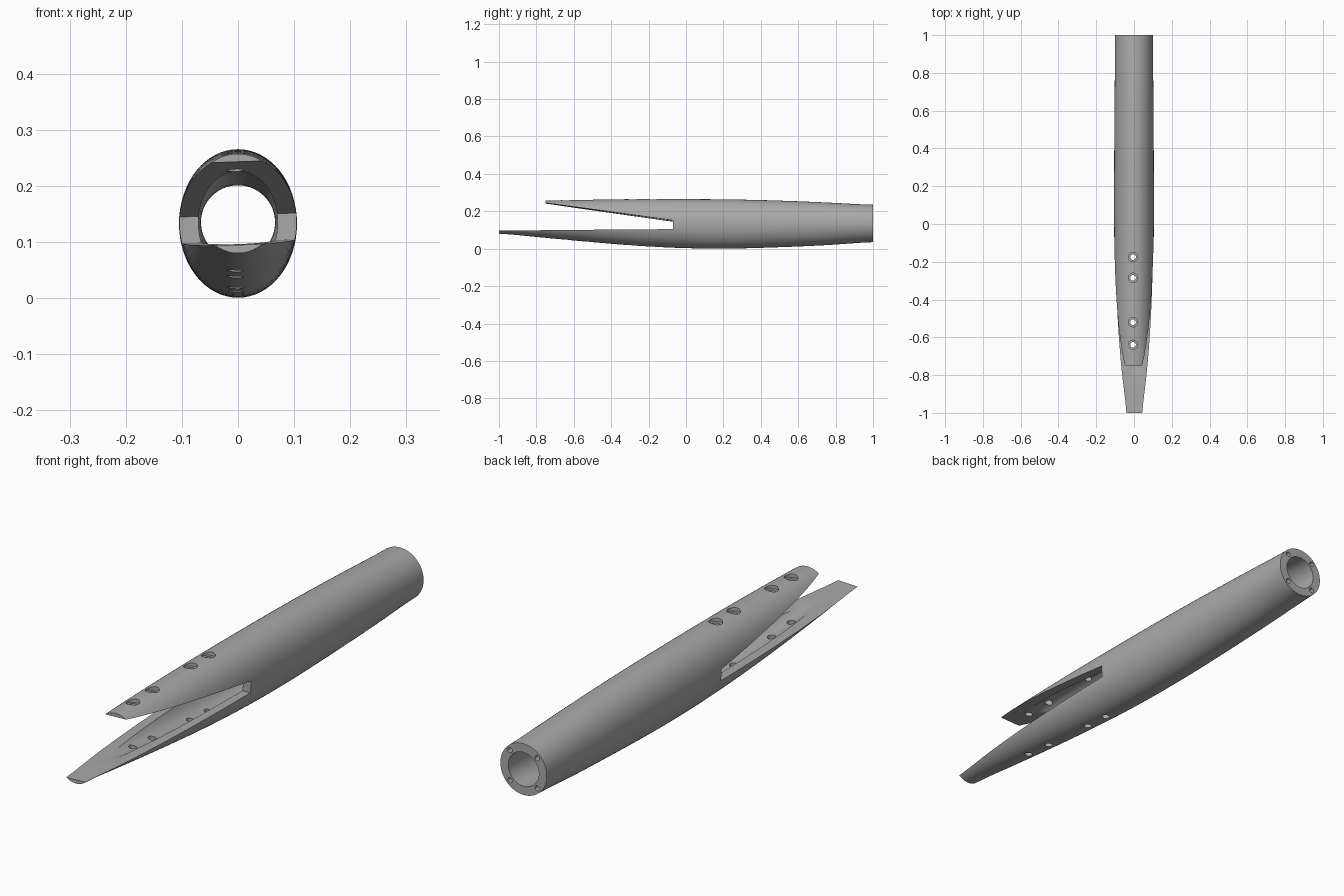
import bpy, bmesh, math
from mathutils import Matrix, Vector

cube = bpy.data.objects.get("Cube")
if cube:
    bpy.data.objects.remove(cube, do_unlink=True)

grey = bpy.data.materials.new("plain grey")
grey.use_nodes = True
COLOUR = (0.4, 0.4, 0.4, 1)
grey.diffuse_color = COLOUR
grey.node_tree.nodes["Principled BSDF"].inputs["Base Color"].default_value = COLOUR

# Shell stations: y, bottom z, top z, half width
STATIONS = [(-1, .08, .248, .074), (-.75, .058, .257, .088), (-.5, .035, .262, .098),
            (-.25, .015, .265, .103), (0, .003, .265, .105), (.25, .001, .263, .105),
            (.5, .008, .257, .104), (.75, .019, .247, .102), (1, .035, .235, .1)]
WALL = .034
SIDES = 64
TILT = .035


def section(y):
    """Smooth bottom, top and half width of the shell at y."""
    t = min(max((y + 1) * 4, 0), 8)
    i = min(int(t), 7)
    f = t - i
    p = [STATIONS[min(max(k, 0), 8)] for k in range(i - 1, i + 3)]
    return [.5 * (2 * b + (c - a) * f + (2 * a - 5 * b + 4 * c - d) * f ** 2
                  + (3 * b - a - 3 * c + d) * f ** 3)
            for a, b, c, d in list(zip(*p))[1:]]


def make_object(name, bm):
    bmesh.ops.recalc_face_normals(bm, faces=bm.faces)
    mesh = bpy.data.meshes.new(name)
    bm.to_mesh(mesh)
    bm.free()
    mesh.materials.append(grey)
    ob = bpy.data.objects.new(name, mesh)
    bpy.context.collection.objects.link(ob)
    return ob


def loft(name, inset, overhang):
    """Closed elliptical loft along y, shrunk by the inset."""
    bm = bmesh.new()
    ys = [-1 + k / 16 for k in range(33)]
    if overhang:
        ys = [-1 - overhang] + ys + [1 + overhang]
    rings = []
    for y in ys:
        low, high, half = section(y)
        mid, tall, wide = (low + high) / 2, (high - low) / 2 - inset, half - inset
        rings.append([bm.verts.new((wide * math.cos(a), y, mid + tall * math.sin(a)))
                      for a in (math.tau * k / SIDES for k in range(SIDES))])
    for r, s in zip(rings, rings[1:]):
        for k in range(SIDES):
            n = (k + 1) % SIDES
            bm.faces.new((r[k], r[n], s[n], s[k]))
    bm.faces.new(rings[0])
    bm.faces.new(rings[-1])
    return make_object(name, bm)


def wedge(name, outline):
    """Side outline in y and z, pushed across x with a slight tilt."""
    bm = bmesh.new()
    left, right = ([bm.verts.new((x, y, z + TILT * x)) for y, z in outline] for x in (-.2, .2))
    bm.faces.new(left)
    bm.faces.new(right)
    for k in range(len(outline)):
        n = (k + 1) % len(outline)
        bm.faces.new((left[k], left[n], right[n], right[k]))
    return make_object(name, bm)


def rod(name, radius, start, end):
    """Cylinder between two points."""
    start, end = Vector(start), Vector(end)
    axis = end - start
    turn = axis.to_track_quat('Z', 'Y').to_matrix().to_4x4()
    bm = bmesh.new()
    bmesh.ops.create_cone(bm, cap_ends=True, segments=24, radius1=radius, radius2=radius,
                          depth=axis.length,
                          matrix=Matrix.Translation((start + end) / 2) @ turn)
    return make_object(name, bm)


# Tapered body, its bore and the open mouth between the jaws
body = loft("split_tube_body", 0, 0)
cutters = [loft("bore_cutter", WALL, .05),
           wedge("mouth_cutter", [(-.07, .101), (-.07, .148), (-.75, .243),
                                  (-.75, .4), (-1.1, .4), (-1.1, .094)])]

# Screw holes through both jaws, counterbored on top
for y in (-.175, -.285, -.52, -.64):
    top = section(y)[1]
    cutters.append(rod("screw_hole_cutter", .015, (-.005, y, -.1), (-.005, y, .4)))
    cutters.append(rod("counterbore_cutter", .025, (-.005, y, top - .014), (-.005, y, .4)))

# Four small blind holes in the rear end
for k in range(4):
    a = math.tau * (k + .5) / 4
    x, z = .083 * math.cos(a), .135 + .083 * math.sin(a)
    cutters.append(rod("rear_hole_cutter", .01, (x, .88, z), (x, 1.1, z)))

for cutter in cutters:
    cutter.hide_render = True
    cut = body.modifiers.new(cutter.name, 'BOOLEAN')
    cut.operation = 'DIFFERENCE'
    cut.solver = 'EXACT'
    cut.object = cutter

# Bake the cuts and drop the cutters
graph = bpy.context.evaluated_depsgraph_get()
baked = bpy.data.meshes.new_from_object(body.evaluated_get(graph))
body.modifiers.clear()
body.data = baked
for cutter in cutters:
    bpy.data.objects.remove(cutter, do_unlink=True)

bpy.ops.object.select_all(action='DESELECT')
body.select_set(True)
bpy.context.view_layer.objects.active = body
bpy.ops.object.shade_smooth_by_angle(angle=math.radians(30))
